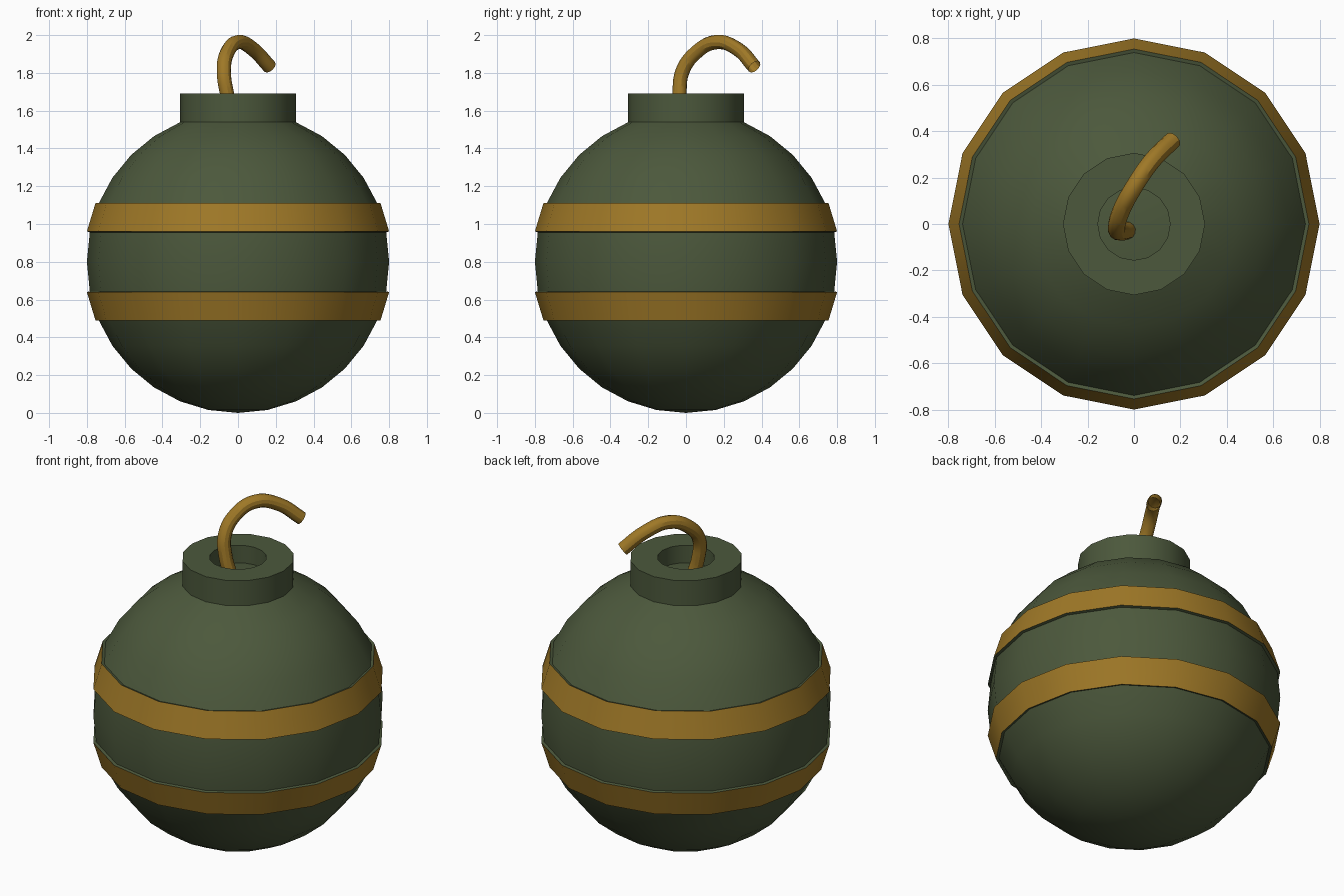
import bpy, bmesh, math
from mathutils import Vector

if "Cube" in bpy.data.objects:
    bpy.data.objects.remove(bpy.data.objects["Cube"])

SEGMENTS = 16
R = 0.8


def material(name, color):
    m = bpy.data.materials.new(name)
    m.diffuse_color = (*color, 1.0)
    m.use_nodes = True
    m.node_tree.nodes["Principled BSDF"].inputs["Base Color"].default_value = m.diffuse_color
    return m


green = material("dark_green", (0.072, 0.098, 0.045))
gold = material("dull_gold", (0.345, 0.188, 0.020))


def ring_point(i, lift=0.0):
    """Point on the ball outline, i steps of 11.25 degrees up from the bottom."""
    a = math.pi * i / 16
    return ((R + lift) * math.sin(a), R - (R + lift) * math.cos(a))


def band(i, lift=0.016):
    """Raised band between ring i and ring i + 1."""
    p, q = Vector(ring_point(i)), Vector(ring_point(i + 1))
    d = (q - p).normalized()
    n = Vector((d.y, -d.x)) * lift
    return [(p, 0), (p + n, 1), (q + n, 0), (q, 0)]


# Outline: each entry is a point and the material of the strip above it
profile = []
i = 0
while i <= 14:
    if i in (6, 9):
        profile += band(i)
        i += 2
    else:
        profile.append((ring_point(i), 0))
        i += 1
# Neck wall, rim, hole wall and hole floor
neck_r, hole_r = ring_point(14)[0], ring_point(15)[0]
profile += [((neck_r, 1.69), 0), ((hole_r, 1.69), 0),
            (ring_point(15), 0), ((0.0, 1.6), 0)]

# Ball body: spin the outline
bm = bmesh.new()
rings = []
for (r, z), _ in profile:
    if r < 1e-5:
        rings.append([bm.verts.new((0, 0, z))] * SEGMENTS)
    else:
        rings.append([bm.verts.new((r * math.cos(t), r * math.sin(t), z))
                      for t in (2 * math.pi * k / SEGMENTS for k in range(SEGMENTS))])
for k, (low, high) in enumerate(zip(rings, rings[1:])):
    for s in range(SEGMENTS):
        t = (s + 1) % SEGMENTS
        corners = list(dict.fromkeys([low[s], low[t], high[t], high[s]]))
        bm.faces.new(corners).material_index = profile[k][1]
bmesh.ops.recalc_face_normals(bm, faces=bm.faces)
mesh = bpy.data.meshes.new("bomb_body")
bm.to_mesh(mesh)
bm.free()
mesh.materials.append(green)
mesh.materials.append(gold)
body = bpy.data.objects.new("bomb_body", mesh)
bpy.context.collection.objects.link(body)

# Fuse: bent round cord
path = [(-0.03, -0.028, 1.59), (-0.058, -0.034, 1.69), (-0.075, -0.018, 1.81),
        (-0.058, 0.05, 1.905), (0.0, 0.16, 1.963), (0.08, 0.275, 1.925),
        (0.168, 0.362, 1.832)]
curve = bpy.data.curves.new("fuse", 'CURVE')
curve.dimensions = '3D'
curve.bevel_depth = 0.038
curve.bevel_resolution = 4
curve.resolution_u = 5
spline = curve.splines.new('BEZIER')
spline.bezier_points.add(len(path) - 1)
for p, co in zip(spline.bezier_points, path):
    p.co = co
    p.handle_left_type = p.handle_right_type = 'AUTO'
curve.materials.append(gold)
fuse = bpy.data.objects.new("fuse", curve)
bpy.context.collection.objects.link(fuse)
bpy.ops.object.select_all(action='DESELECT')
fuse.select_set(True)
bpy.context.view_layer.objects.active = fuse
bpy.ops.object.convert(target='MESH')

# Smooth shading with sharp rims
for ob in (body, bpy.context.view_layer.objects.active):
    bpy.ops.object.select_all(action='DESELECT')
    ob.select_set(True)
    bpy.context.view_layer.objects.active = ob
    bpy.ops.object.shade_smooth_by_angle(angle=math.radians(30))
